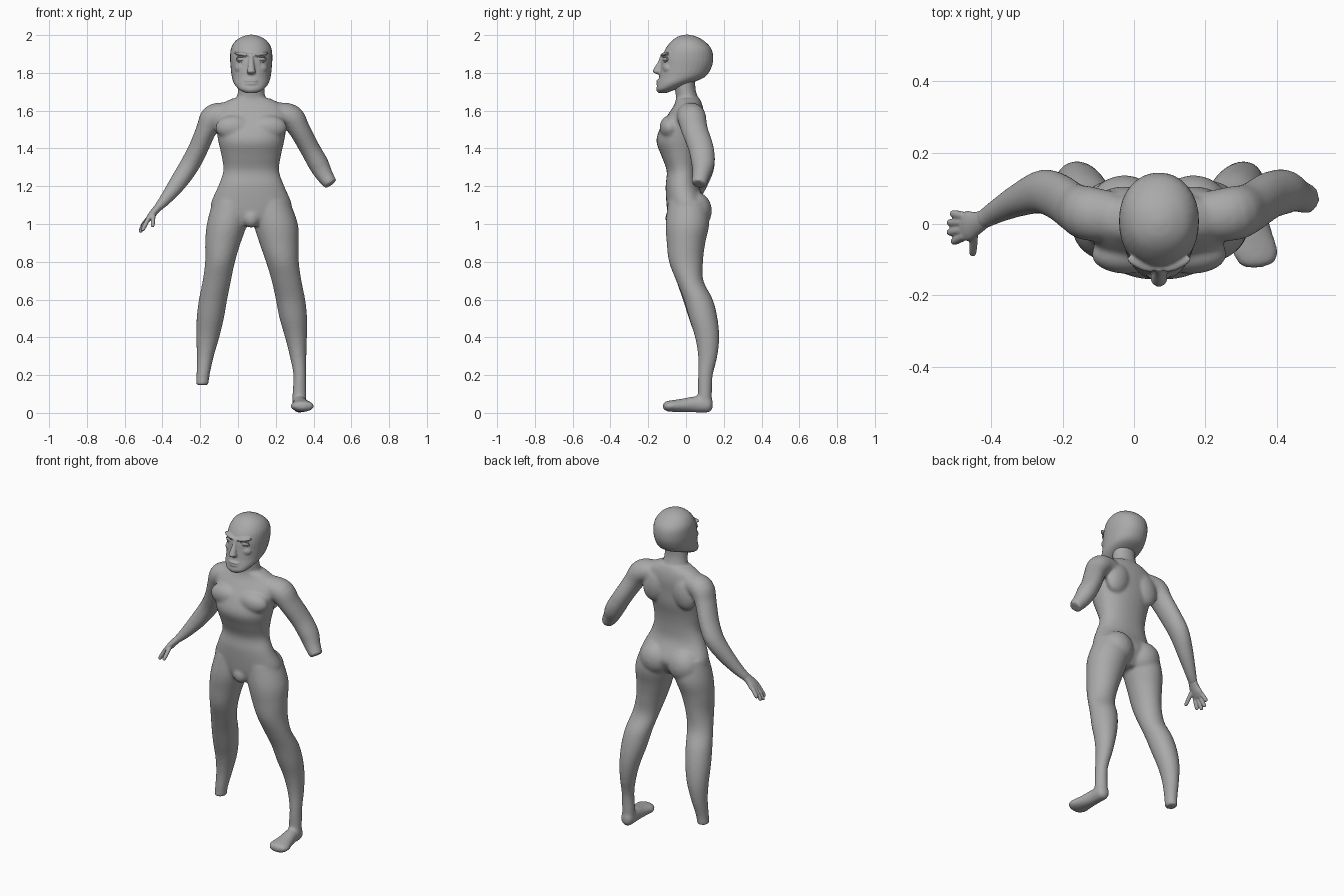
import bpy, bmesh, math
from mathutils import Vector, Matrix

CX = 0.07  # the figure's own middle line

skin = bpy.data.materials.new("plain_grey")
skin.diffuse_color = (0.4, 0.4, 0.4, 1)


def spline(keys, steps=4):
    """Catmull-Rom points through keys of (x, y, z, radius_a, radius_b)."""
    k = [Vector(p) for p in keys]
    k = [k[0] * 2 - k[1]] + k + [k[-1] * 2 - k[-2]]
    out = []
    for i in range(1, len(k) - 2):
        p0, p1, p2, p3 = k[i - 1:i + 3]
        for s in range(steps):
            t = s / steps
            out.append(0.5 * (2 * p1 + (p2 - p0) * t + (2 * p0 - 5 * p1 + 4 * p2 - p3) * t * t
                              + (3 * p1 - p0 - 3 * p2 + p3) * t ** 3))
    return out + [k[-2]]


def loft(bm, keys, ref=(0, 1, 0), level=False, power=2.0, n=32):
    """Closed tube of rounded rings; level keeps every ring horizontal."""
    pts = spline(keys)
    rings = []
    for i, p in enumerate(pts):
        c = Vector(p[:3])
        if level:
            a, b = Vector((1, 0, 0)), Vector((0, 1, 0))
        else:
            t = Vector(pts[min(i + 1, len(pts) - 1)][:3]) - Vector(pts[max(i - 1, 0)][:3])
            t.normalize()
            a = t.cross(Vector(ref)).normalized()
            b = a.cross(t)
        ring = []
        for j in range(n):
            u = 2 * math.pi * j / n
            ca, sa = math.cos(u), math.sin(u)
            ca = math.copysign(abs(ca) ** (2 / power), ca)
            sa = math.copysign(abs(sa) ** (2 / power), sa)
            ring.append(bm.verts.new(c + a * ca * max(p[3], 0.003) + b * sa * max(p[4], 0.003)))
        rings.append(ring)
    for r, s in zip(rings, rings[1:]):
        for j in range(n):
            bm.faces.new((r[j], r[(j + 1) % n], s[(j + 1) % n], s[j]))
    bm.faces.new(rings[0][::-1])
    bm.faces.new(rings[-1])


def blob(bm, loc, size, yaw=0, tilt=0):
    m = (Matrix.Translation(loc) @ Matrix.Rotation(yaw, 4, 'Z') @ Matrix.Rotation(tilt, 4, 'Y')
         @ Matrix.Diagonal((*size, 1)))
    bmesh.ops.create_uvsphere(bm, u_segments=24, v_segments=16, radius=1, matrix=m)


def finish(bm, name, voxel=None, smooth=0):
    """Fuse the overlapping forms into one skin and soften the joins."""
    bmesh.ops.recalc_face_normals(bm, faces=bm.faces)
    me = bpy.data.meshes.new(name)
    bm.to_mesh(me)
    bm.free()
    ob = bpy.data.objects.new(name, me)
    bpy.context.collection.objects.link(ob)
    if voxel:
        r = ob.modifiers.new("fuse", 'REMESH')
        r.mode, r.voxel_size, r.use_smooth_shade = 'VOXEL', voxel, True
        s = ob.modifiers.new("soften", 'SMOOTH')
        s.factor, s.iterations = 0.5, smooth
        dg = bpy.context.evaluated_depsgraph_get()
        me = bpy.data.meshes.new_from_object(ob.evaluated_get(dg))
        ob.modifiers.clear()
        ob.data = me
    me.materials.clear()
    me.materials.append(skin)
    for f in me.polygons:
        f.use_smooth = True
    return ob


# ---- body: torso, neck, limbs and foot
bm = bmesh.new()
loft(bm, [(CX, -.01, .99, .06, .07), (CX, 0, 1.04, .18, .095), (CX, .005, 1.10, .215, .108),
          (CX, -.02, 1.20, .175, .088), (CX, -.02, 1.28, .148, .082), (CX, -.03, 1.36, .157, .1),
          (CX, -.035, 1.44, .175, .122), (CX, -.02, 1.52, .188, .112), (CX, 0, 1.58, .195, .095),
          (CX, .012, 1.63, .165, .075), (CX, .01, 1.665, .1, .062)], level=True, power=2.2)
loft(bm, [(CX, .015, 1.60, .1, .07), (CX, .005, 1.67, .076, .058), (CX, -.005, 1.72, .07, .055),
          (CX, -.005, 1.79, .07, .055)], level=True)
for s in (-1, 1):
    blob(bm, (CX + s * .09, -.085, 1.51), (.1, .055, .065))             # chest
    blob(bm, (CX + s * .1, .06, 1.52), (.075, .045, .1), tilt=-s * .3)  # shoulder blade
    blob(bm, (CX + s * .097, .05, 1.07), (.098, .087, .1))              # buttock
blob(bm, (CX, -.07, 1.03), (.045, .04, .05))                            # groin

# right-hand side leg with foot
loft(bm, [(.17, .01, 1.12, .105, .105), (.2, .008, 1.0, .117, .115), (.217, 0, .9, .104, .102),
          (.235, 0, .8, .087, .09), (.257, .02, .7, .079, .072), (.278, .065, .6, .078, .077),
          (.293, .092, .5, .073, .075), (.307, .112, .4, .058, .064), (.318, .115, .3, .044, .051),
          (.327, .103, .2, .034, .039), (.325, .1, .1, .037, .037), (.325, .1, .05, .037, .037)],
     level=True)
loft(bm, [(.325, .142, .045, .015, .02), (.325, .12, .045, .037, .043), (.328, .05, .045, .04, .043),
          (.335, -.02, .039, .05, .036), (.34, -.08, .036, .063, .03), (.338, -.108, .036, .05, .025),
          (.338, -.122, .036, .025, .012)], ref=(0, 0, 1))
# other leg, cut off at the ankle
loft(bm, [(-.03, .01, 1.12, .105, .105), (-.058, .008, 1.0, .107, .115), (-.08, 0, .9, .094, .1),
          (-.095, 0, .8, .079, .088), (-.112, .02, .7, .075, .072), (-.132, .06, .6, .075, .077),
          (-.147, .09, .5, .072, .075), (-.16, .112, .4, .061, .064), (-.173, .115, .3, .045, .051),
          (-.185, .103, .2, .035, .039), (-.19, .1, .147, .034, .037)], level=True)
# arm cut off below the elbow
loft(bm, [(.2, .02, 1.585, .06, .07), (.28, .03, 1.565, .068, .076), (.325, .045, 1.5, .057, .07),
          (.38, .08, 1.4, .053, .067), (.425, .09, 1.32, .054, .062), (.457, .08, 1.26, .046, .047),
          (.492, .068, 1.21, .036, .04)])
# whole arm
loft(bm, [(-.06, .02, 1.585, .06, .07), (-.13, .03, 1.565, .068, .076), (-.167, .045, 1.5, .055, .07),
          (-.21, .075, 1.4, .052, .067), (-.257, .09, 1.31, .052, .062), (-.32, .068, 1.215, .046, .047),
          (-.385, .035, 1.13, .032, .034), (-.43, .008, 1.08, .021, .027)])
finish(bm, "body", 0.008, 10)

# ---- hand: palm, fingers and thumb
bm = bmesh.new()
loft(bm, [(-.415, .017, 1.097, .021, .025), (-.44, .003, 1.068, .02, .032),
          (-.463, -.005, 1.04, .018, .042), (-.483, -.008, 1.015, .012, .038)])
for base, tip in (((-.475, .022, 1.03), (-.512, .03, .985)), ((-.479, .003, 1.025), (-.52, .004, .962)),
                  ((-.479, -.017, 1.025), (-.52, -.024, .955)), ((-.474, -.034, 1.03), (-.508, -.051, .963)),
                  ((-.448, -.02, 1.055), (-.452, -.088, .985))):
    b, t = Vector(base), Vector(tip)
    loft(bm, [(*b, .012, .012), (*b.lerp(t, .5), .012, .012), (*b.lerp(t, .9), .01, .01), (*t, .004, .004)], n=12)
finish(bm, "hand", 0.004, 2)

# ---- head: skull, nose, brows, cheeks, lips
bm = bmesh.new()
loft(bm, [(CX, -.125, 1.694, .03, .022), (CX, -.105, 1.713, .066, .052), (CX, -.062, 1.745, .092, .088),
          (CX, -.02, 1.78, .103, .122), (CX, 0, 1.83, .109, .135), (CX, .008, 1.88, .112, .136),
          (CX, .013, 1.93, .107, .12), (CX, .01, 1.97, .083, .085), (CX, .006, 1.993, .045, .047),
          (CX, .005, 2.002, .012, .012)], level=True, power=2.1)
loft(bm, [(CX, -.118, 1.9, .012, .015), (CX, -.132, 1.86, .014, .016), (CX, -.147, 1.825, .019, .022),
          (CX, -.15, 1.805, .024, .026), (CX, -.14, 1.793, .014, .015)], level=True, n=20)
for s in (-1, 1):
    blob(bm, (CX + s * .05, -.112, 1.9), (.045, .016, .01), yaw=s * .42, tilt=-s * .15)
    blob(bm, (CX + s * .058, -.1, 1.825), (.03, .02, .025), yaw=s * .45)
for z, h in ((1.757, .008), (1.742, .008)):
    blob(bm, (CX, -.142, z), (.036, .016, h))
blob(bm, (CX, -.136, 1.713), (.032, .022, .018))
finish(bm, "head", 0.005, 3)

# ---- eyes with raised lids
for s, side in ((-1, "left"), (1, "right")):
    bm = bmesh.new()
    yaw = s * .42
    blob(bm, (CX + s * .054, -.109, 1.872), (.024, .01, .011), yaw=yaw)
    rot = Matrix.Rotation(yaw, 4, 'Z')
    rim = []
    for i in range(24):
        u = 2 * math.pi * i / 24
        c = rot @ Vector((.029 * math.cos(u), .006 * abs(math.cos(u)), .014 * math.sin(u)))
        d = rot @ Vector((math.cos(u), 0, math.sin(u)))
        c += Vector((CX + s * .054, -.115, 1.872))
        f = rot @ Vector((0, -1, 0))
        rim.append([bm.verts.new(c + .004 * (d * math.cos(v) + f * math.sin(v)))
                    for v in (k * math.pi / 3 for k in range(6))])
    for i in range(24):
        r, q = rim[i], rim[(i + 1) % 24]
        for k in range(6):
            bm.faces.new((r[k], r[(k + 1) % 6], q[(k + 1) % 6], q[k]))
    finish(bm, side + "_eye")
